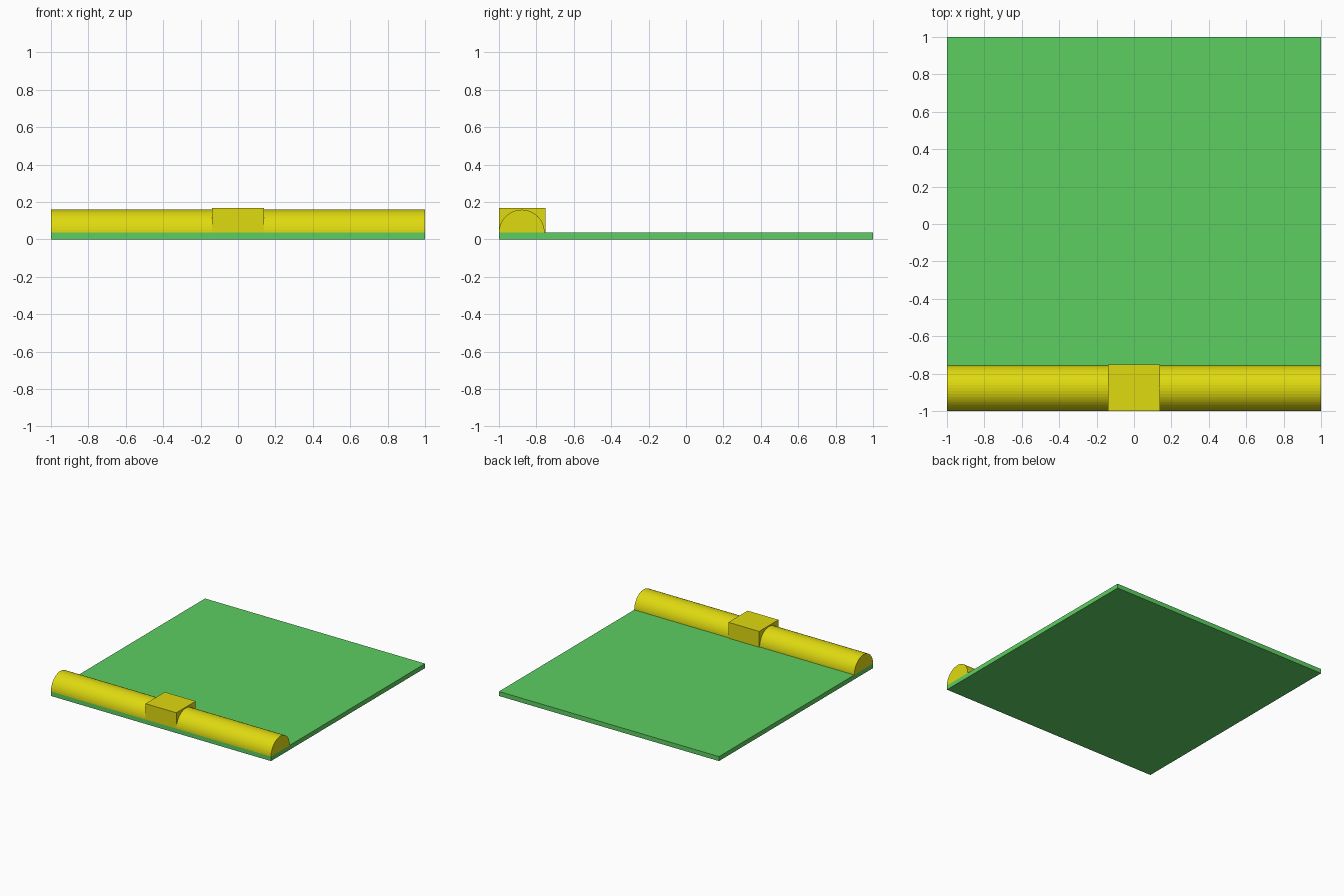
import bpy, bmesh, math

if "Cube" in bpy.data.objects:
    bpy.data.objects.remove(bpy.data.objects["Cube"])

def material(name, color):
    m = bpy.data.materials.new(name)
    m.diffuse_color = color
    m.use_nodes = True
    m.node_tree.nodes["Principled BSDF"].inputs["Base Color"].default_value = m.diffuse_color
    return m

green = material("green", (0.11, 0.62, 0.12, 1))
yellow = material("yellow", (0.74, 0.70, 0.005, 1))

def finish(name, bm, mat):
    bmesh.ops.recalc_face_normals(bm, faces=bm.faces)
    mesh = bpy.data.meshes.new(name)
    bm.to_mesh(mesh)
    bm.free()
    mesh.materials.append(mat)
    ob = bpy.data.objects.new(name, mesh)
    bpy.context.collection.objects.link(ob)
    return ob

def extrude_x(name, profile, x0, x1, mat):
    """Extrude a closed (y, z) profile along x."""
    bm = bmesh.new()
    face = bm.faces.new([bm.verts.new((x0, y, z)) for y, z in profile])
    new = bmesh.ops.extrude_face_region(bm, geom=[face])["geom"]
    verts = [g for g in new if isinstance(g, bmesh.types.BMVert)]
    bmesh.ops.translate(bm, verts=verts, vec=(x1 - x0, 0, 0))
    return finish(name, bm, mat)

def rect(y0, y1, z0, z1):
    return [(y0, z0), (y1, z0), (y1, z1), (y0, z1)]

TOP = 0.037      # plate thickness
R = 0.122        # bar radius
YC = -1 + R      # bar axis

# Flat base plate
extrude_x("base_plate", rect(-1, 1, 0, TOP), -1, 1, green)

# Half-round bar along the front edge
N = 24
arc = [(YC + R * math.cos(math.pi * i / N), TOP + R * math.sin(math.pi * i / N))
       for i in range(N + 1)]
extrude_x("half_round_bar", arc, -1, 1, yellow)

# Square block in the middle of the bar
extrude_x("centre_block", rect(-1, -0.75, TOP, 0.167), -0.14, 0.14, yellow)
